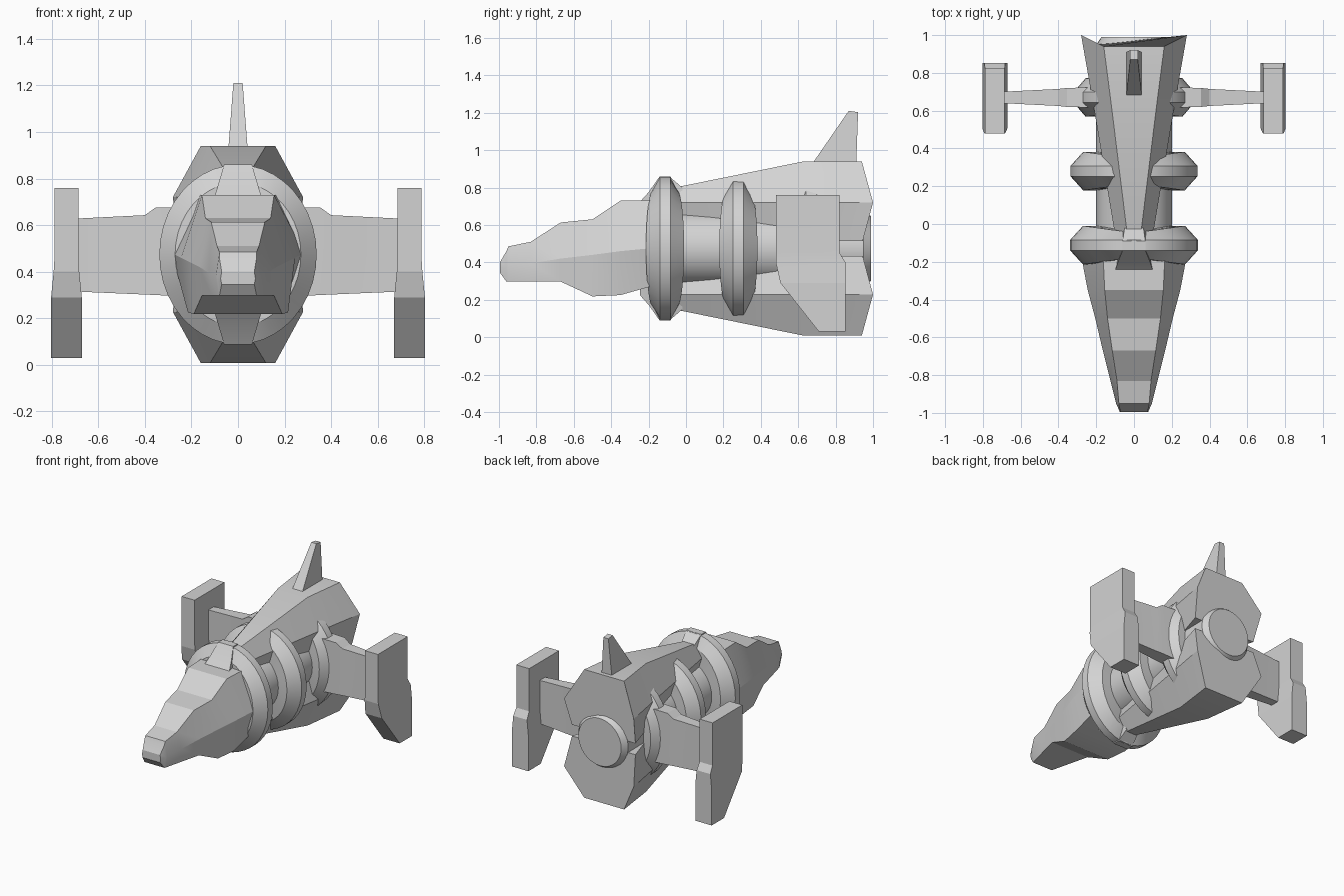
import bpy, bmesh
from math import sin, cos, pi, radians

if "Cube" in bpy.data.objects:
    bpy.data.objects.remove(bpy.data.objects["Cube"])

grey = bpy.data.materials.new("hull_grey")
grey.use_nodes = True
COLOUR = (0.65, 0.65, 0.65, 1)
grey.diffuse_color = COLOUR
grey.node_tree.nodes["Principled BSDF"].inputs["Base Color"].default_value = COLOUR

AXIS = 0.474  # height of the long axis


def loft(name, rings, closed=False, shade=20):
    """Skin a list of equal-length point rings, capped or joined end to end."""
    bm = bmesh.new()
    rows = [[bm.verts.new(p) for p in ring] for ring in rings]
    n = len(rows[0])
    pairs = list(zip(rows, rows[1:]))
    if closed:
        pairs.append((rows[-1], rows[0]))
    else:
        bm.faces.new(rows[0])
        bm.faces.new(rows[-1])
    for a, b in pairs:
        for i in range(n):
            j = (i + 1) % n
            bm.faces.new((a[i], a[j], b[j], b[i]))
    bmesh.ops.recalc_face_normals(bm, faces=bm.faces)
    mesh = bpy.data.meshes.new(name)
    bm.to_mesh(mesh)
    bm.free()
    mesh.materials.append(grey)
    obj = bpy.data.objects.new(name, mesh)
    bpy.context.collection.objects.link(obj)
    bpy.ops.object.select_all(action="DESELECT")
    obj.select_set(True)
    bpy.context.view_layer.objects.active = obj
    bpy.ops.object.shade_smooth_by_angle(angle=radians(shade))
    return obj


def sym(half, cx=0):
    """Complete a half section of (half width, y, z) points across x = cx."""
    return ([(cx + w, y, z) for w, y, z in half]
            + [(cx - w, y, z) for w, y, z in reversed(half)])


def flip(ring):
    return [(x, y, 2 * AXIS - z) for x, y, z in ring]


# Nose: y, then (half width, height) of the top, side and bottom edges
nose = [
    (-0.995, (0.07, 0.40), (0.075, 0.37), (0.07, 0.345)),
    (-0.96, (0.08, 0.46), (0.09, 0.38), (0.08, 0.297)),
    (-0.95, (0.08, 0.485), (0.095, 0.38), (0.085, 0.297)),
    (-0.83, (0.09, 0.51), (0.125, 0.395), (0.115, 0.297)),
    (-0.67, (0.115, 0.613), (0.165, 0.42), (0.155, 0.297)),
    (-0.50, (0.14, 0.63), (0.205, 0.44), (0.19, 0.218)),
    (-0.35, (0.155, 0.73), (0.245, 0.46), (0.215, 0.225)),
    (-0.14, (0.165, 0.73), (0.285, 0.48), (0.22, 0.285)),
]
loft("nose", [sym([(w, y, z) for w, z in edges]) for y, *edges in nose])

# Core tube with a chamfered exhaust end
core = [(-0.15, 0.2), (0.95, 0.2), (0.99, 0.172)]
loft("core_tube", [[(r * cos(2 * pi * i / 32), y, AXIS + r * sin(2 * pi * i / 32))
                    for i in range(32)] for y, r in core], shade=30)


# Three bevelled oval rings, thicker at the sides
def oval_ring(name, cy, rx, rz, segments=40):
    rings = []
    for i in range(segments):
        t = 2 * pi * i / segments
        w = 0.065 + 0.037 * abs(cos(t))
        profile = [(0.5, -w), (0.8, -w), (1, -0.028), (1, 0.028), (0.8, w), (0.5, w)]
        rings.append([(f * rx * cos(t), cy + dy, AXIS + f * rz * sin(t))
                      for f, dy in profile])
    loft(name, rings, closed=True, shade=25)


oval_ring("front_ring", -0.112, 0.338, 0.386)
oval_ring("middle_ring", 0.28, 0.336, 0.372)
oval_ring("rear_ring", 0.67, 0.32, 0.385)

# Upper and lower armour wedges, each widening to the rear
wedge = [
    [(0.035, -0.06, 0.80), (0.10, -0.06, 0.72), (0.03, -0.06, 0.51)],
    [(0.12, 0.63, 0.94), (0.215, 0.63, 0.72), (0.16, 0.63, 0.51)],
    [(0.16, 0.94, 0.94), (0.28, 1.0, 0.72), (0.255, 0.945, 0.515)],
]
# Small clamps that run over the front ring
clamp = [
    [(0.10, -0.245, 0.725), (0.10, -0.245, 0.60)],
    [(0.085, -0.20, 0.775), (0.10, -0.20, 0.60)],
    [(0.06, -0.14, 0.86), (0.10, -0.14, 0.60)],
    [(0.06, -0.09, 0.86), (0.10, -0.09, 0.60)],
    [(0.05, -0.02, 0.80), (0.10, -0.02, 0.60)],
]
for part, sections in (("wedge", wedge), ("clamp", clamp)):
    rings = [sym(s) for s in sections]
    loft("upper_" + part, rings)
    loft("lower_" + part, [flip(r) for r in rings])

# Tail fin
loft("tail_fin", [sym([(0.042, 0.91, 0.92), (0.042, 0.67, 0.92)]),
                  sym([(0.02, 0.92, 1.203), (0.02, 0.87, 1.21)])])

# Wings: distance out, half thickness, bottom, top
wing = [(0.15, 0.056, 0.29, 0.68), (0.355, 0.05, 0.30, 0.675),
        (0.40, 0.045, 0.302, 0.643), (0.70, 0.03, 0.315, 0.628)]
# Wing pods: height, half width, front, back
pod = [(0.76, 0.052, 0.48, 0.822), (0.45, 0.052, 0.48, 0.822),
       (0.40, 0.055, 0.48, 0.852), (0.29, 0.066, 0.505, 0.852),
       (0.03, 0.066, 0.71, 0.852)]
for side, s in (("left", 1), ("right", -1)):
    loft(side + "_wing", [[(s * x, 0.67 - h, lo), (s * x, 0.67 + h, lo),
                           (s * x, 0.67 + h, hi), (s * x, 0.67 - h, hi)]
                          for x, h, lo, hi in wing], shade=5)
    loft(side + "_pod", [sym([(w, back, z), (w, front, z)], s * 0.737)
                         for z, w, front, back in pod], shade=5)
